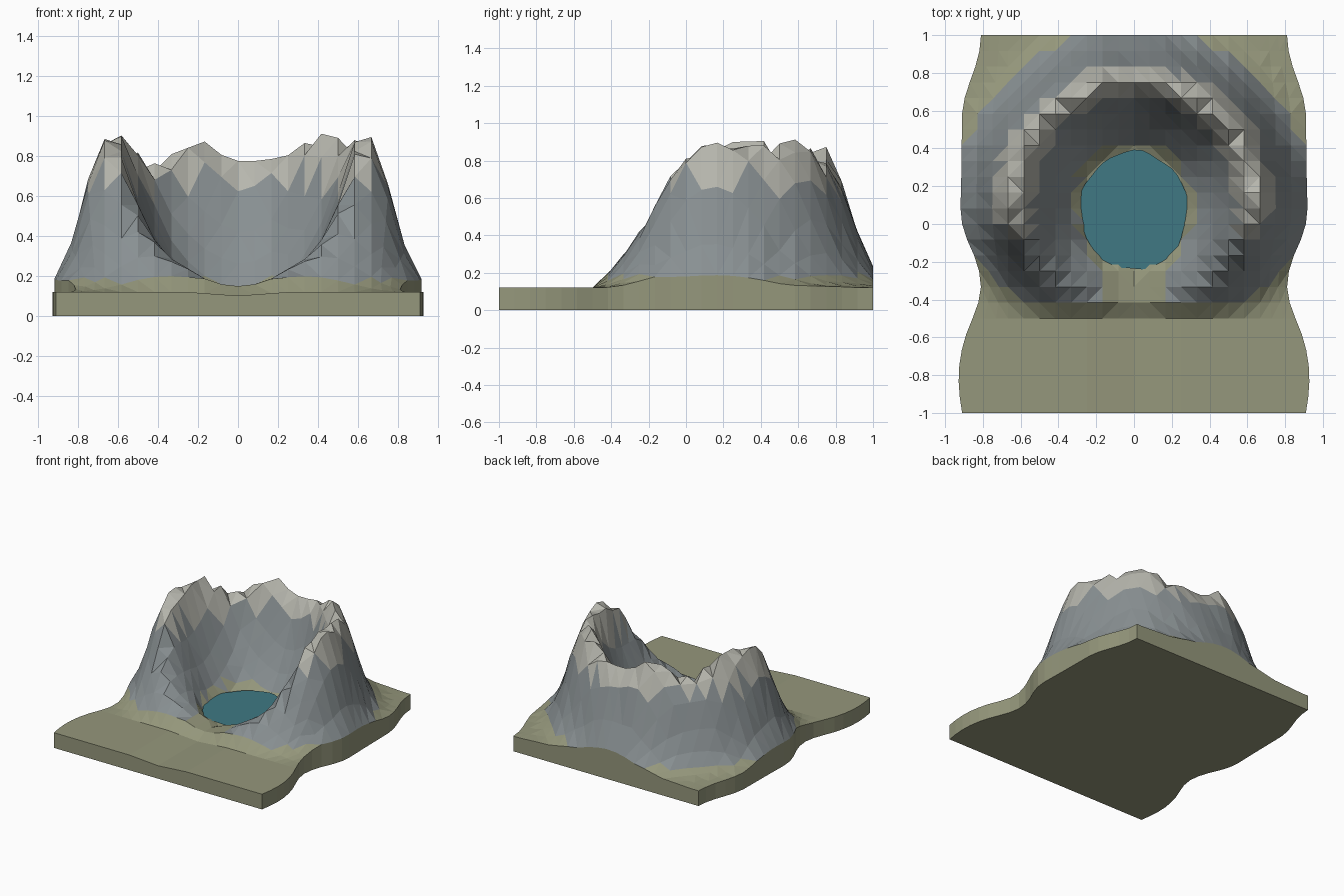
import bpy, bmesh, math, random

if "Cube" in bpy.data.objects:
    bpy.data.objects.remove(bpy.data.objects["Cube"])

random.seed(4)
N = 24
BASE = 0.12
CY = 0.12


def curve(points, t):
    """Piecewise linear profile lookup."""
    if t <= points[0][0]:
        return points[0][1]
    for (a, p), (b, q) in zip(points, points[1:]):
        if t <= b:
            return p + (q - p) * (t - a) / (b - a)
    return points[-1][1]


# radial section of the crater, rim height by bearing, front breach, slab half width
SECTION = [(0, .10), (.25, .115), (.29, .135), (.33, .19), (.42, .36), (.5, .56), (.57, .80),
           (.61, .90), (.66, .90), (.75, .66), (.83, .36), (.91, .19), (1.0, .135), (1.15, BASE)]
RIM = [(-80, .92), (-65, .91), (-46, .76), (-30, .83), (-16, .88), (-6, .81), (6, .77),
       (23, .80), (40, .93), (52, .90), (66, .86), (80, .92), (120, .91)]
BREACH = [(-.5, 0), (-.4, .12), (-.3, .28), (-.2, .47), (-.1, .70), (0, .90), (.1, 1)]
WIDTH = [(-1, .91), (-.9, .925), (-.8, .93), (-.7, .92), (-.6, .895), (-.5, .855), (-.42, .825),
         (-.33, .81), (-.25, .82), (-.17, .845), (-.08, .885), (0, .91), (.1, .92), (.2, .915),
         (.6, .91), (.7, .89), (.8, .85), (.9, .82), (1, .81)]


def height(x, y):
    r = math.hypot(x, y - CY)
    z = curve(SECTION, r)
    rim = curve(RIM, math.degrees(math.atan2(x, y - CY)))
    if z > BASE:
        z = BASE + (z - BASE) * (rim - BASE) / .78
        if .5 < r < .85:
            z += random.uniform(-.015, .015)
    z = BASE + (z - BASE) * curve(BREACH, y)
    if y < .1:
        z = min(z, .15 + 1.3 * x * x + 2 * x ** 4)
    if math.hypot(x / .3, (y - .07) / .33) < 1:
        z = min(z, .13)
    if y < -.45 and abs(x) < .22:
        z -= .018 * (1 - abs(x) / .25)
    return z


def column_x(i, y):
    """Square cells inside, outer three cells stretched to the wavy edge."""
    k = i - N // 2
    a = abs(k)
    inner = 8 / 12
    x = a / 12 if a <= 8 else inner + (curve(WIDTH, y) - inner) * (a - 8) / 3
    return math.copysign(x, k)


def material(name, rgb):
    m = bpy.data.materials.new(name)
    m.diffuse_color = (*rgb, 1)
    m.use_nodes = True
    m.node_tree.nodes["Principled BSDF"].inputs["Base Color"].default_value = m.diffuse_color
    return m


def add_object(name, bm, mats):
    me = bpy.data.meshes.new(name)
    bm.to_mesh(me)
    bm.free()
    for m in mats:
        me.materials.append(m)
    ob = bpy.data.objects.new(name, me)
    bpy.context.collection.objects.link(ob)
    return ob


grass = material("grass", (.30, .31, .20))
rock = material("rock", (.25, .28, .29))
pale = material("pale_rock", (.47, .47, .42))
water = material("water", (.05, .19, .23))

# terrain surface
bm = bmesh.new()
rows = []
for j in range(N + 1):
    y = -1 + 2 * j / N
    rows.append([])
    for i in range(1, N):
        x = column_x(i, y)
        rows[-1].append(bm.verts.new((x, y, height(x, y))))
for low, high in zip(rows, rows[1:]):
    for i in range(len(low) - 1):
        bm.faces.new((low[i], low[i + 1], high[i + 1], high[i]))
bmesh.ops.triangulate(bm, faces=bm.faces[:], quad_method='SHORT_EDGE')
for f in bm.faces:
    z = f.calc_center_median().z
    f.material_index = 0 if z < .185 else 1 if z < .68 else 2

# slab walls and underside
rim_edges = [e for e in bm.edges if e.is_boundary]
ext = bmesh.ops.extrude_edge_only(bm, edges=rim_edges)["geom"]
for g in ext:
    if isinstance(g, bmesh.types.BMVert):
        g.co.z = 0
    elif isinstance(g, bmesh.types.BMFace):
        g.material_index = 0
bottom = bmesh.ops.contextual_create(
    bm, geom=[g for g in ext if isinstance(g, bmesh.types.BMEdge) and g.is_boundary])
for f in bottom["faces"]:
    f.material_index = 0
bmesh.ops.recalc_face_normals(bm, faces=bm.faces[:])
add_object("crater_terrain", bm, [grass, rock, pale])

# crater lake
bm = bmesh.new()
ring = []
for k in range(40):
    a = 2 * math.pi * k / 40
    s = 1 + .02 * math.sin(5 * a) + .015 * math.sin(9 * a + 1)
    ring.append(bm.verts.new((.285 * s * math.cos(a), .07 + .315 * s * math.sin(a), .147)))
bm.faces.new(ring)
add_object("crater_lake", bm, [water])
